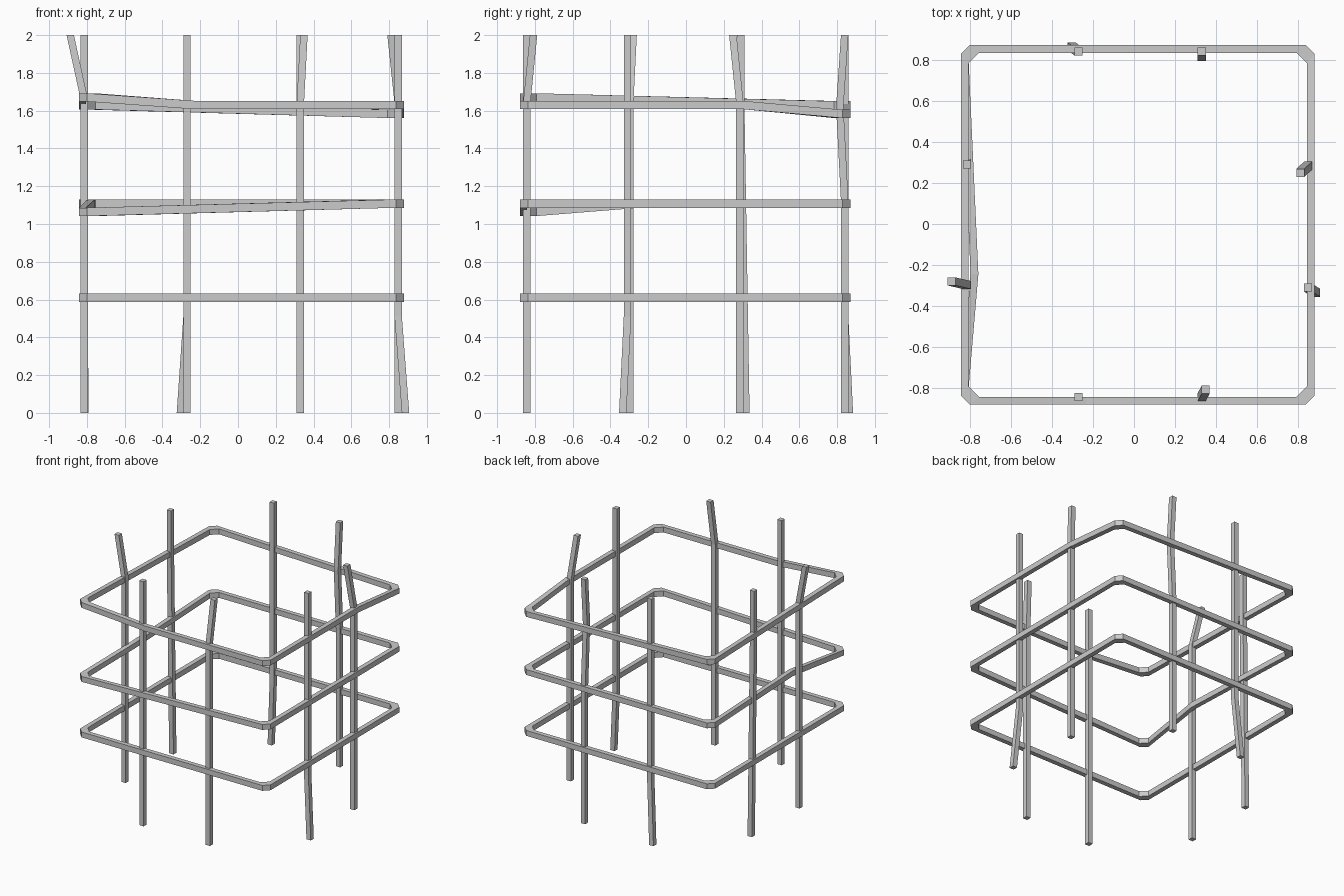
import bpy
from mathutils import Vector

if "Cube" in bpy.data.objects:
    bpy.data.objects.remove(bpy.data.objects["Cube"])

BAR = 0.0195      # half width of an upright bar
WIDE = 0.038      # ring bar width
TALL = 0.022      # half height of a ring bar


def sweep(name, sections, closed):
    """Skin a list of four-point sections into one tube."""
    verts = [p for s in sections for p in s]
    n = len(sections)
    faces = []
    for i in range(n if closed else n - 1):
        a, b = 4 * i, 4 * ((i + 1) % n)
        for k in range(4):
            m = (k + 1) % 4
            faces.append((a + k, a + m, b + m, b + k))
    if not closed:
        faces += [(3, 2, 1, 0), tuple(4 * (n - 1) + k for k in range(4))]
    mesh = bpy.data.meshes.new(name)
    mesh.from_pydata(verts, [], faces)
    mesh.update()
    obj = bpy.data.objects.new(name, mesh)
    bpy.context.collection.objects.link(obj)
    return obj


def upright(name, points):
    """Square bar following bent centre points from the ground up."""
    sections = [[(x + sx * BAR, y + sy * BAR, z)
                 for sx, sy in ((-1, -1), (1, -1), (1, 1), (-1, 1))]
                for x, y, z in points]
    sweep(name, sections, False)


def corners(inset):
    x0, x1, y0, y1 = -0.843 + inset, 0.88 - inset, -0.88 + inset, 0.872 - inset
    return [Vector(c) for c in ((x0, y0), (x1, y0), (x1, y1), (x0, y1))]


def ring(name, heights, kinks={}):
    """Square hoop with clipped corners; kinks: side -> (fraction, z, inward push)."""
    outer, inner = corners(0), corners(WIDE)
    sections = []

    def station(o, i, z):
        sections.append([(*o, z - TALL), (*o, z + TALL), (*i, z + TALL), (*i, z - TALL)])

    for c in range(4):
        nxt = (c + 1) % 4
        back = (outer[c - 1] - outer[c]).normalized()
        ahead = (outer[nxt] - outer[c]).normalized()
        for d in (back, ahead):
            station(outer[c] + d * 0.044, inner[c] + d * 0.05, heights[c])
        if c in kinks:
            t, z, push = kinks[c]
            inward = Vector((-ahead.y, ahead.x))
            o = outer[c].lerp(outer[nxt], t) + inward * push
            station(o, o + inward * WIDE, z)
    sweep(name, sections, True)


# Three hoops (corner heights: front left, front right, back right, back left)
ring("lower_hoop", (0.61, 0.61, 0.61, 0.61))
ring("middle_hoop", (1.064, 1.108, 1.108, 1.108), {3: (0.637, 1.108, 0.047)})
ring("upper_hoop", (1.67, 1.63, 1.583, 1.628),
     {0: (0.356, 1.63, 0), 1: (0.674, 1.63, 0)})

# Eight uprights, some bent at the top, bottom or middle
upright("front_left_bar", [(-0.27, -0.843, 0), (-0.27, -0.843, 2)])
upright("front_right_bar", [(0.33, -0.843, 0), (0.33, -0.843, 1.64), (0.349, -0.807, 2)])
upright("back_left_bar", [(-0.305, 0.865, 0), (-0.27, 0.84, 0.51), (-0.27, 0.84, 2)])
upright("back_right_bar", [(0.33, 0.84, 0), (0.33, 0.84, 1.12),
                           (0.33, 0.814, 1.62), (0.33, 0.84, 2)])
upright("left_front_bar", [(-0.814, -0.297, 0), (-0.814, -0.297, 1.66), (-0.888, -0.28, 2)])
upright("left_back_bar", [(-0.812, 0.317, 0), (-0.814, 0.29, 1.62), (-0.814, 0.29, 2)])
upright("right_front_bar", [(0.887, -0.335, 0), (0.848, -0.31, 0.51), (0.848, -0.31, 2)])
upright("right_back_bar", [(0.848, 0.285, 0), (0.848, 0.285, 1.64), (0.81, 0.248, 2)])
